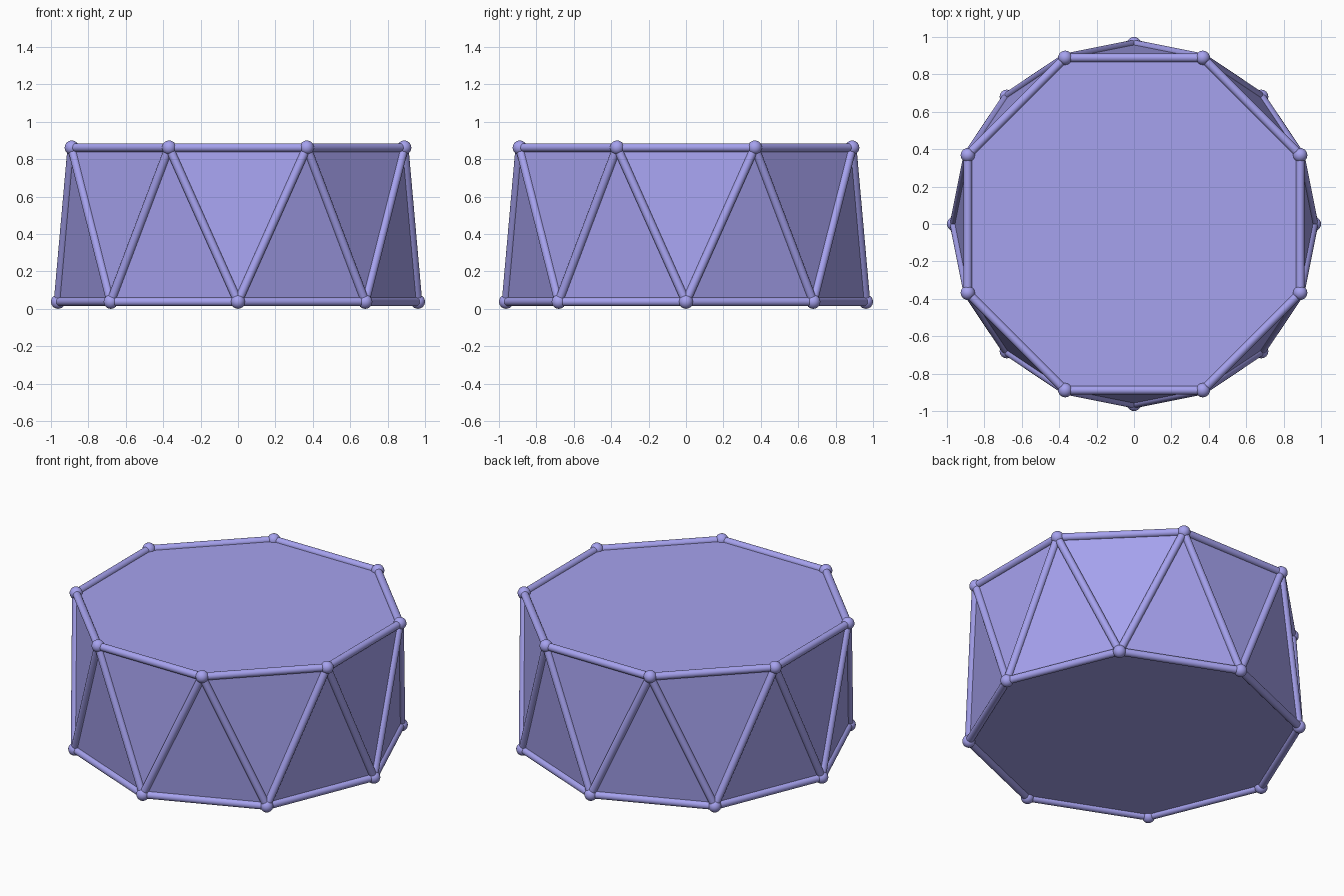
import bpy, bmesh
from math import cos, sin, pi
from mathutils import Vector

if "Cube" in bpy.data.objects:
    bpy.data.objects.remove(bpy.data.objects["Cube"])

N, BALL_R, ROD_R = 8, 0.038, 0.023
RING_R = 1.0 - BALL_R
Z_LOW, Z_HIGH = BALL_R, 0.862

mat = bpy.data.materials.new("periwinkle")
mat.diffuse_color = (0.38, 0.36, 0.86, 1)
mat.use_nodes = True
mat.node_tree.nodes["Principled BSDF"].inputs["Base Color"].default_value = mat.diffuse_color


def ring(z, shift):
    return [Vector((RING_R * cos(2 * pi * (i + shift) / N),
                    RING_R * sin(2 * pi * (i + shift) / N), z)) for i in range(N)]


def rod(name, a, b):
    d = b - a
    bpy.ops.mesh.primitive_cylinder_add(vertices=24, radius=ROD_R, depth=d.length,
                                        location=(a + b) / 2,
                                        rotation=d.to_track_quat('Z', 'Y').to_euler())
    finish(name)


def ball(name, p):
    bpy.ops.mesh.primitive_uv_sphere_add(segments=24, ring_count=12, radius=BALL_R, location=p)
    finish(name)


def finish(name):
    ob = bpy.context.object
    ob.name = name
    ob.data.materials.append(mat)
    bpy.ops.object.shade_smooth_by_angle()


low, high = ring(Z_LOW, 0), ring(Z_HIGH, 0.5)

# Faceted body: two octagons joined by a band of triangles
bm = bmesh.new()
lv = [bm.verts.new(p) for p in low]
hv = [bm.verts.new(p) for p in high]
bm.faces.new(lv[::-1])
bm.faces.new(hv)
for i in range(N):
    j = (i + 1) % N
    bm.faces.new((lv[i], lv[j], hv[i]))
    bm.faces.new((lv[j], hv[j], hv[i]))
mesh = bpy.data.meshes.new("antiprism_body")
bm.to_mesh(mesh)
bm.free()
mesh.materials.append(mat)
bpy.context.collection.objects.link(bpy.data.objects.new("antiprism_body", mesh))

# Edge rods and corner balls
for i in range(N):
    j = (i + 1) % N
    rod("bottom_rod", low[i], low[j])
    rod("top_rod", high[i], high[j])
    rod("side_rod", low[i], high[i])
    rod("side_rod", low[j], high[i])
    ball("bottom_ball", low[i])
    ball("top_ball", high[i])
